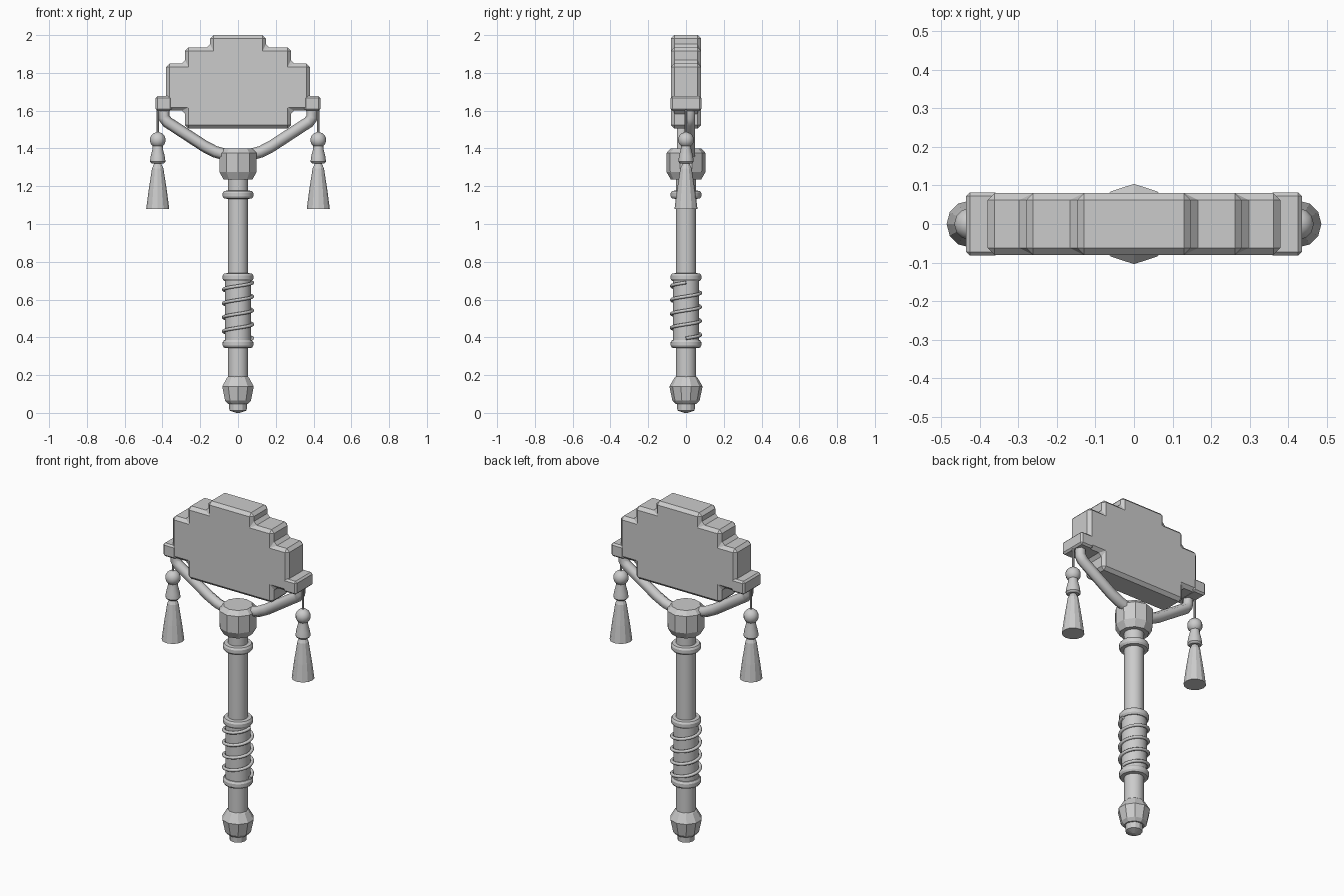
import bpy, bmesh, math

cube = bpy.data.objects.get("Cube")
if cube:
    bpy.data.objects.remove(cube, do_unlink=True)

GREY = (0.6, 0.6, 0.6, 1.0)
grey = bpy.data.materials.new("plain grey")
grey.use_nodes = True
grey.diffuse_color = GREY
grey.node_tree.nodes["Principled BSDF"].inputs["Base Color"].default_value = GREY


def add(name, mesh, smooth=None):
    """Link a mesh as an object, coloured and optionally smoothed."""
    obj = bpy.data.objects.new(name, mesh)
    mesh.materials.clear()
    mesh.materials.append(grey)
    bpy.context.collection.objects.link(obj)
    if smooth:
        bpy.ops.object.select_all(action='DESELECT')
        obj.select_set(True)
        bpy.context.view_layer.objects.active = obj
        bpy.ops.object.shade_smooth_by_angle(angle=math.radians(smooth))
    return obj


def from_bmesh(name, bm, smooth=None):
    bmesh.ops.recalc_face_normals(bm, faces=bm.faces)
    mesh = bpy.data.meshes.new(name)
    bm.to_mesh(mesh)
    bm.free()
    return add(name, mesh, smooth)


def lathe(name, profile, sides, x=0, smooth=None):
    """Turn a (radius, z) profile about a vertical axis; one vertex faces -y."""
    bm = bmesh.new()
    rings = []
    for r, z in profile:
        angles = [2 * math.pi * i / sides - math.pi / 2 for i in range(sides)]
        rings.append([bm.verts.new((x + r * math.cos(a), r * math.sin(a), z)) for a in angles])
    for low, high in zip(rings, rings[1:]):
        for i in range(sides):
            j = (i + 1) % sides
            bm.faces.new((low[i], low[j], high[j], high[i]))
    bm.faces.new(rings[0])
    bm.faces.new(rings[-1])
    return from_bmesh(name, bm, smooth)


def tube(name, points, radius, resolution, smooth=None):
    """Sweep a round section along a path and keep it as a mesh."""
    curve = bpy.data.curves.new(name, 'CURVE')
    curve.dimensions = '3D'
    curve.bevel_depth = radius
    curve.bevel_resolution = resolution
    curve.use_fill_caps = True
    spline = curve.splines.new('POLY')
    spline.points.add(len(points) - 1)
    for p, co in zip(spline.points, points):
        p.co = (*co, 1)
    temp = bpy.data.objects.new(name + "_path", curve)
    bpy.context.collection.objects.link(temp)
    graph = bpy.context.evaluated_depsgraph_get()
    mesh = bpy.data.meshes.new_from_object(temp.evaluated_get(graph))
    bpy.data.objects.remove(temp, do_unlink=True)
    return add(name, mesh, smooth)


def chamfer(obj, width):
    mod = obj.modifiers.new("chamfer", 'BEVEL')
    mod.width = width
    mod.segments = 1
    mod.limit_method = 'ANGLE'


# Stepped head plate
half = [(0.28, 1.505), (0.28, 1.6), (0.38, 1.6), (0.38, 1.85),
        (0.28, 1.85), (0.28, 1.935), (0.148, 1.935), (0.148, 2.0)]
outline = half + [(-x, z) for x, z in reversed(half)]
bm = bmesh.new()
face = bm.faces.new([bm.verts.new((x, -0.08, z)) for x, z in outline])
extruded = bmesh.ops.extrude_face_region(bm, geom=[face])
bmesh.ops.translate(bm, vec=(0, 0.16, 0),
                    verts=[v for v in extruded["geom"] if isinstance(v, bmesh.types.BMVert)])
chamfer(from_bmesh("head_plate", bm), 0.018)

# Yoke arms, brackets and tassels on both sides
for side, label in ((1, "left"), (-1, "right")):
    bm = bmesh.new()
    bmesh.ops.create_cube(bm, size=1)
    bmesh.ops.scale(bm, vec=(0.085, 0.164, 0.078), verts=bm.verts)
    bmesh.ops.translate(bm, vec=(side * 0.393, 0, 1.638), verts=bm.verts)
    chamfer(from_bmesh(label + "_bracket", bm), 0.01)

    arm = [(0.393, 1.63), (0.393, 1.565), (0.375, 1.54), (0.175, 1.41), (0.12, 1.382), (0.04, 1.36)]
    tube(label + "_yoke_arm", [(side * x, side * 0.02, z) for x, z in arm], 0.031, 1)

    tx = side * 0.425
    lathe(label + "_tassel_cord", [(0.006, 1.46), (0.006, 1.62)], 8, tx)
    ball = [(0.042 * math.sin(a), 1.445 - 0.042 * math.cos(a))
            for a in (math.pi * (i + 0.4) / 7.8 for i in range(8))]
    lathe(label + "_tassel_bead", ball, 12, tx, 35)
    lathe(label + "_tassel_knot", [(0.032, 1.32), (0.041, 1.33), (0.037, 1.36),
                                   (0.028, 1.395), (0.026, 1.42)], 12, tx, 35)
    lathe(label + "_tassel_skirt", [(0.061, 1.08), (0.048, 1.18), (0.03, 1.295),
                                    (0.022, 1.312), (0.016, 1.325)], 12, tx)

# Handle: shaft, hub, rings, grip and pommel
lathe("shaft", [(0.054, 0.1), (0.054, 1.3)], 16, 0, 30)
lathe("hub", [(0.08, 1.235), (0.103, 1.275), (0.104, 1.375), (0.08, 1.4)], 10)
for name, z in (("upper_ring", 1.155), ("grip_top_ring", 0.718), ("grip_bottom_ring", 0.365)):
    lathe(name, [(0.054, z - 0.022), (0.074, z - 0.02), (0.081, z - 0.009),
                 (0.081, z + 0.009), (0.074, z + 0.02), (0.054, z + 0.022)], 16, 0, 30)
lathe("grip", [(0.069, 0.36), (0.069, 0.72)], 16, 0, 30)
lathe("pommel", [(0.056, 0.048), (0.072, 0.065), (0.088, 0.14), (0.06, 0.188), (0.052, 0.195)], 10)
lathe("foot", [(0.008, 0.0), (0.046, 0.013), (0.048, 0.06)], 12)

# Cord wound round the grip
turns, steps = 4, 24
helix = []
for i in range(turns * steps + 1):
    a = 2 * math.pi * i / steps
    helix.append((0.077 * math.cos(a), 0.077 * math.sin(a), 0.395 + 0.295 * i / (turns * steps)))
tube("grip_cord", helix, 0.009, 2, 50)
